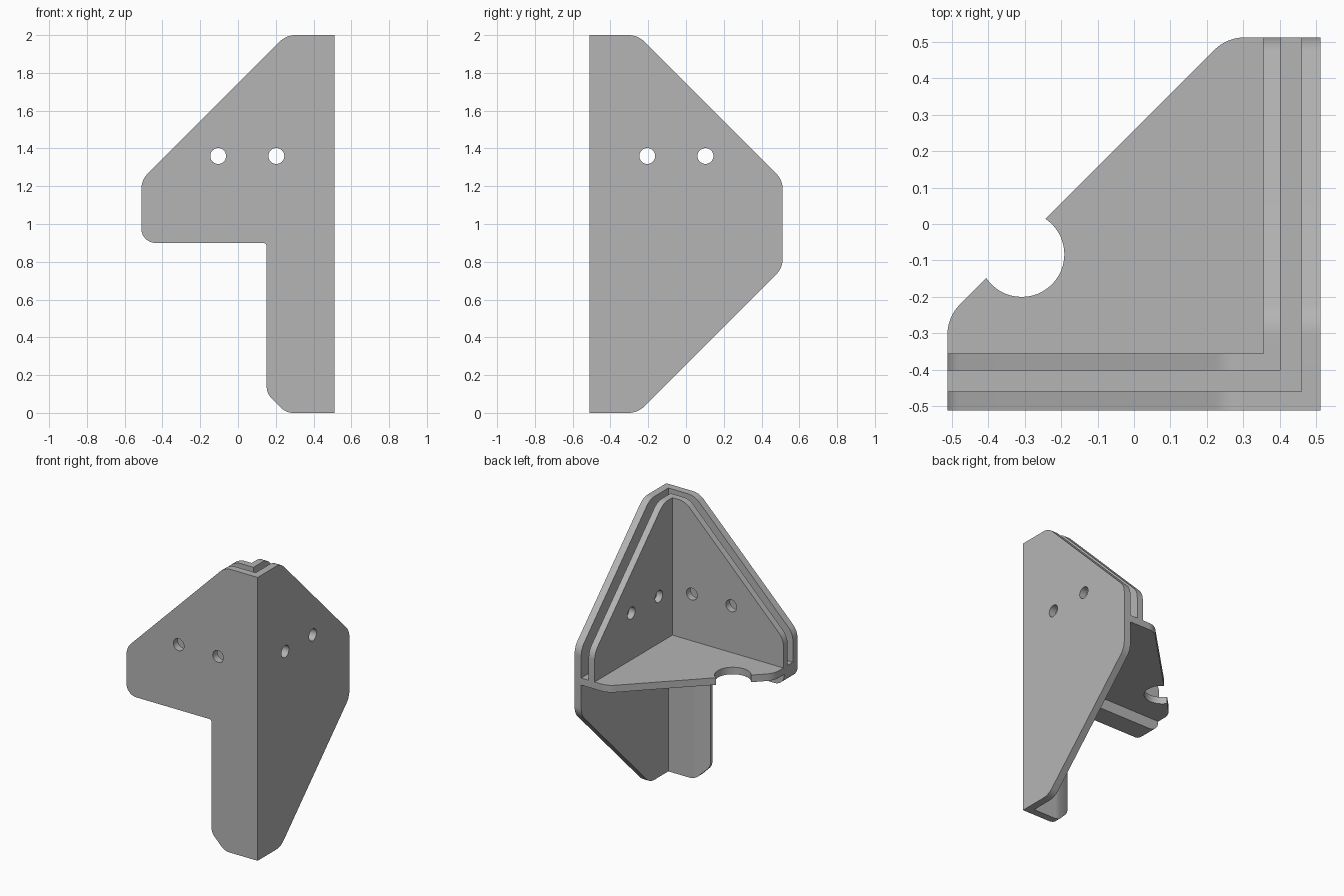
import bpy, bmesh, math
from mathutils import Vector

cube = bpy.data.objects.get("Cube")
if cube:
    bpy.data.objects.remove(cube, do_unlink=True)

E = 0.512           # half width of the bracket
OUT = E - 0.052     # inside of the outer walls
MID = 0.402         # slot side of the inner walls
INN = 0.355         # room side of the inner walls
TOP, UNDER, BAND = 1.03, 0.98, 0.9   # shelf top, shelf underside, band underside
C = 0.255           # where the diagonals start

grey = bpy.data.materials.new("light grey")
grey.use_nodes = True
grey.diffuse_color = (0.46, 0.46, 0.46, 1)
grey.node_tree.nodes["Principled BSDF"].inputs["Base Color"].default_value = grey.diffuse_color


def rounded(corners, steps=8):
    """Polygon outline from (u, v, radius) corners."""
    out = []
    n = len(corners)
    for i, (u, v, r) in enumerate(corners):
        p = Vector((u, v))
        if r == 0:
            out.append(p)
            continue
        a = (Vector(corners[i - 1][:2]) - p).normalized()
        b = (Vector(corners[(i + 1) % n][:2]) - p).normalized()
        half = a.angle(b) / 2
        centre = p + (a + b).normalized() * (r / math.sin(half))
        start = p + a * (r / math.tan(half)) - centre
        end = p + b * (r / math.tan(half)) - centre
        for k in range(steps + 1):
            t = k / steps
            out.append(centre + (start * (1 - t) + end * t).normalized() * r)
    return out


def prism(name, outline, axis, lo, hi):
    """Extrude an outline along x, y or z."""
    def place(p, d):
        return {"x": (d, p.x, p.y), "y": (p.x, d, p.y), "z": (p.x, p.y, d)}[axis]
    bm = bmesh.new()
    face = bm.faces.new([bm.verts.new(place(p, lo)) for p in outline])
    ext = bmesh.ops.extrude_face_region(bm, geom=[face])
    move = Vector(place(Vector((0, 0)), hi - lo))
    bmesh.ops.translate(bm, vec=move, verts=[g for g in ext["geom"] if isinstance(g, bmesh.types.BMVert)])
    bmesh.ops.recalc_face_normals(bm, faces=bm.faces)
    mesh = bpy.data.meshes.new(name)
    bm.to_mesh(mesh)
    bm.free()
    mesh.materials.append(grey)
    ob = bpy.data.objects.new(name, mesh)
    bpy.context.collection.objects.link(ob)
    return ob


def disc(u, v, r, n=32):
    return [Vector((u + r * math.cos(2 * math.pi * k / n), v + r * math.sin(2 * math.pi * k / n))) for k in range(n)]


def cut(ob, cutters):
    """Subtract cutters and apply the result."""
    bpy.ops.object.select_all(action="DESELECT")
    bpy.context.view_layer.objects.active = ob
    ob.select_set(True)
    for c in cutters:
        m = ob.modifiers.new("cut", "BOOLEAN")
        m.operation, m.solver, m.object = "DIFFERENCE", "EXACT", c
        bpy.ops.object.modifier_apply(modifier=m.name)


R = 0.12
# Outer walls: the front one has a notch that leaves a narrow leg
front_outer = prism("front_outer_wall", rounded([
    (E, 0, 0), (E, 2, 0), (C, 2, R), (-E, 2 - E - C, R), (-E, BAND, 0.075),
    (0.152, BAND, 0.02), (0.152, C - 0.152, 0.08), (C, 0, 0.09)]), "y", -E, -OUT)
side_outer = prism("side_outer_wall", rounded([
    (-OUT, 0, 0), (-C, 0, R), (E, E + C, R), (E, 2 - E - C, R), (-C, 2, R), (-OUT, 2, 0)]), "x", OUT, E)

# Inner walls stand on the shelf, leaving a slot for a panel
front_inner = prism("front_inner_wall", rounded([
    (MID, TOP - 0.02, 0), (MID, 2, 0), (C, 2, R), (-E, 2 - E - C, R), (-E, TOP - 0.02, 0)]), "y", -MID, -INN)
side_inner = prism("side_inner_wall", rounded([
    (-INN, TOP - 0.02, 0), (E, TOP - 0.02, 0), (E, 2 - E - C, R), (-C, 2, R), (-INN, 2, 0)]), "x", INN, MID)

# Shelf with a round cut-out on its diagonal edge
shelf = prism("shelf", rounded([
    (OUT, -OUT, 0), (OUT, E, 0), (C, E, R), (-E, -C, R), (-E, -OUT, 0)]), "z", UNDER, TOP)

# Thick band under the front edge of the shelf
band = prism("front_band", rounded([
    (0.152, BAND, 0), (0.152, UNDER + 0.01, 0), (-E, UNDER + 0.01, 0), (-E, BAND, 0.075)]), "y", -OUT, -0.365)

# Screw holes, shelf cut-out and the rounded back edge of the leg
front_holes = [prism("hole_cutter", disc(x, 1.36, 0.042), "y", -0.7, -0.2) for x in (-0.105, 0.203)]
side_holes = [prism("hole_cutter", disc(y, 1.36, 0.042), "x", 0.2, 0.7) for y in (-0.205, 0.103)]
shelf_hole = prism("shelf_cutter", disc(-0.308, -0.083, 0.117, 48), "z", 0.5, 1.5)
curve = [Vector((0.27 - 0.13 * k / 8, -OUT - 0.036 * (k / 8) ** 1.4)) for k in range(9)]
leg_cutter = prism("leg_cutter", curve + [Vector((0.14, -0.4)), Vector((0.27, -0.4))], "z", -0.1, BAND - 0.005)

cut(front_outer, front_holes + [leg_cutter])
cut(front_inner, front_holes)
cut(side_outer, side_holes)
cut(side_inner, side_holes)
cut(shelf, [shelf_hole])
for c in front_holes + side_holes + [shelf_hole, leg_cutter]:
    bpy.data.objects.remove(c, do_unlink=True)

# Smooth the rounded corners, keep the edges crisp
bpy.ops.object.select_all(action="DESELECT")
for ob in (front_outer, side_outer, front_inner, side_inner, shelf, band):
    ob.select_set(True)
    bpy.context.view_layer.objects.active = ob
bpy.ops.object.shade_smooth_by_angle(angle=math.radians(30))
